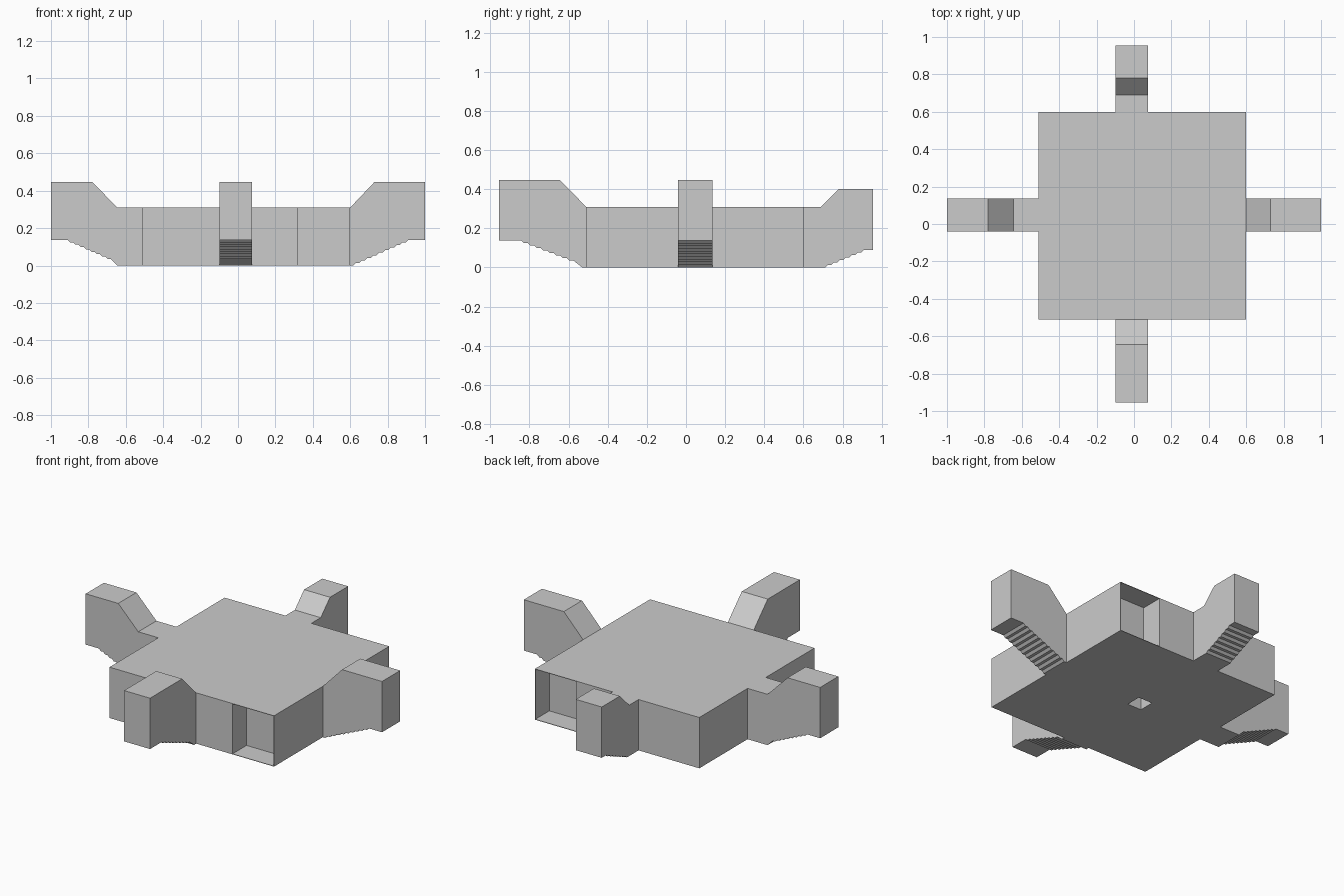
import bpy
import bmesh
from math import radians
from mathutils import Matrix, Vector

if "Cube" in bpy.data.objects:
    bpy.data.objects.remove(bpy.data.objects["Cube"], do_unlink=True)

grey = bpy.data.materials.new("plain grey")
grey.use_nodes = True
color = (0.6, 0.6, 0.6, 1)
grey.diffuse_color = color
grey.node_tree.nodes["Principled BSDF"].inputs["Base Color"].default_value = color

HIGH = 0.31          # body height
LOW, FAR = -0.51, 0.6  # body sides in x and y
SKIN = 0.003         # thin sheets around the niches


def add_object(name, bm):
    bmesh.ops.recalc_face_normals(bm, faces=bm.faces)
    mesh = bpy.data.meshes.new(name)
    bm.to_mesh(mesh)
    bm.free()
    mesh.materials.append(grey)
    obj = bpy.data.objects.new(name, mesh)
    bpy.context.collection.objects.link(obj)
    return obj


def box(name, low, high):
    low, high = Vector(low), Vector(high)
    bm = bmesh.new()
    bmesh.ops.create_cube(bm, size=1)
    bmesh.ops.scale(bm, vec=high - low, verts=bm.verts)
    bmesh.ops.translate(bm, vec=(low + high) / 2, verts=bm.verts)
    return add_object(name, bm)


def cut(target, cutter):
    cutter.hide_render = True
    mod = target.modifiers.new("cut", "BOOLEAN")
    mod.operation = "DIFFERENCE"
    mod.solver = "EXACT"
    mod.object = cutter
    bpy.context.view_layer.objects.active = target
    bpy.ops.object.modifier_apply(modifier=mod.name)
    bpy.data.objects.remove(cutter, do_unlink=True)


def arm(name, angle, side, root, tip, slope, top, stair, steps, foot):
    """Extrude a side profile: r runs outward, the arm is then turned by angle.
    slope: outer and inner r of the top ramp; stair: outer r, inner r, end height."""
    width = 0.175
    under = top - HIGH
    outer, inner, end_z = stair
    points = [(root, 0), (root, HIGH), (slope[1], HIGH), (slope[0], top), (tip, top), (tip, under)]
    # stepped underside: flat treads joined by slanted risers
    run, rise = (outer - inner) / steps, (under - end_z) / steps
    for i in range(steps):
        r, z = outer - i * run, under - i * rise
        points += [(r, z), (r - rise, z - rise)]
    points += [(inner, end_z), (foot, 0)]
    clean = []
    for p in points:
        if not clean or (Vector(p) - Vector(clean[-1])).length > 0.001:
            clean.append(p)
    if (Vector(clean[-1]) - Vector(clean[0])).length < 0.001:
        clean.pop()
    bm = bmesh.new()
    face = bm.faces.new([bm.verts.new((r, -width / 2, z)) for r, z in clean])
    extruded = bmesh.ops.extrude_face_region(bm, geom=[face])["geom"]
    bmesh.ops.translate(bm, vec=(0, width, 0),
                        verts=[v for v in extruded if isinstance(v, bmesh.types.BMVert)])
    turn = Matrix.Translation(side) @ Matrix.Rotation(radians(angle), 4, "Z")
    bmesh.ops.transform(bm, matrix=turn, verts=bm.verts)
    return add_object(name, bm)


# Square body with two corner niches and a small hole underneath
body = box("body", (LOW, LOW, 0), (FAR, FAR, HIGH))
for y0, y1 in ((LOW - 0.1, LOW + 0.135), (FAR - 0.135, FAR + 0.1)):
    cut(body, box("niche_cutter", (0.32, y0, SKIN), (FAR - SKIN, y1, HIGH - SKIN)))
cut(body, box("hole_cutter", (-0.05, 0, -0.1), (0.045, 0.095, 0.2)))

# Four arms with ramped tops and stepped undersides
x_side, y_side = (0, 0.0475, 0), (-0.0125, 0, 0)
arm("left_arm", 0, x_side, FAR, 1, (0.73, FAR), 0.447, (0.91, FAR, 0), 10, FAR)
arm("right_arm", 180, x_side, -LOW, 1, (0.78, 0.645), 0.447, (0.91, 0.68, 0.035), 8, 0.645)
arm("front_arm", -90, y_side, -LOW, 0.955, (0.645, -LOW), 0.447, (0.84, 0.575, 0.035), 8, 0.53)
arm("back_arm", 90, y_side, FAR, 0.955, (0.78, 0.69), 0.4, (0.91, 0.695, 0), 7, 0.695)
